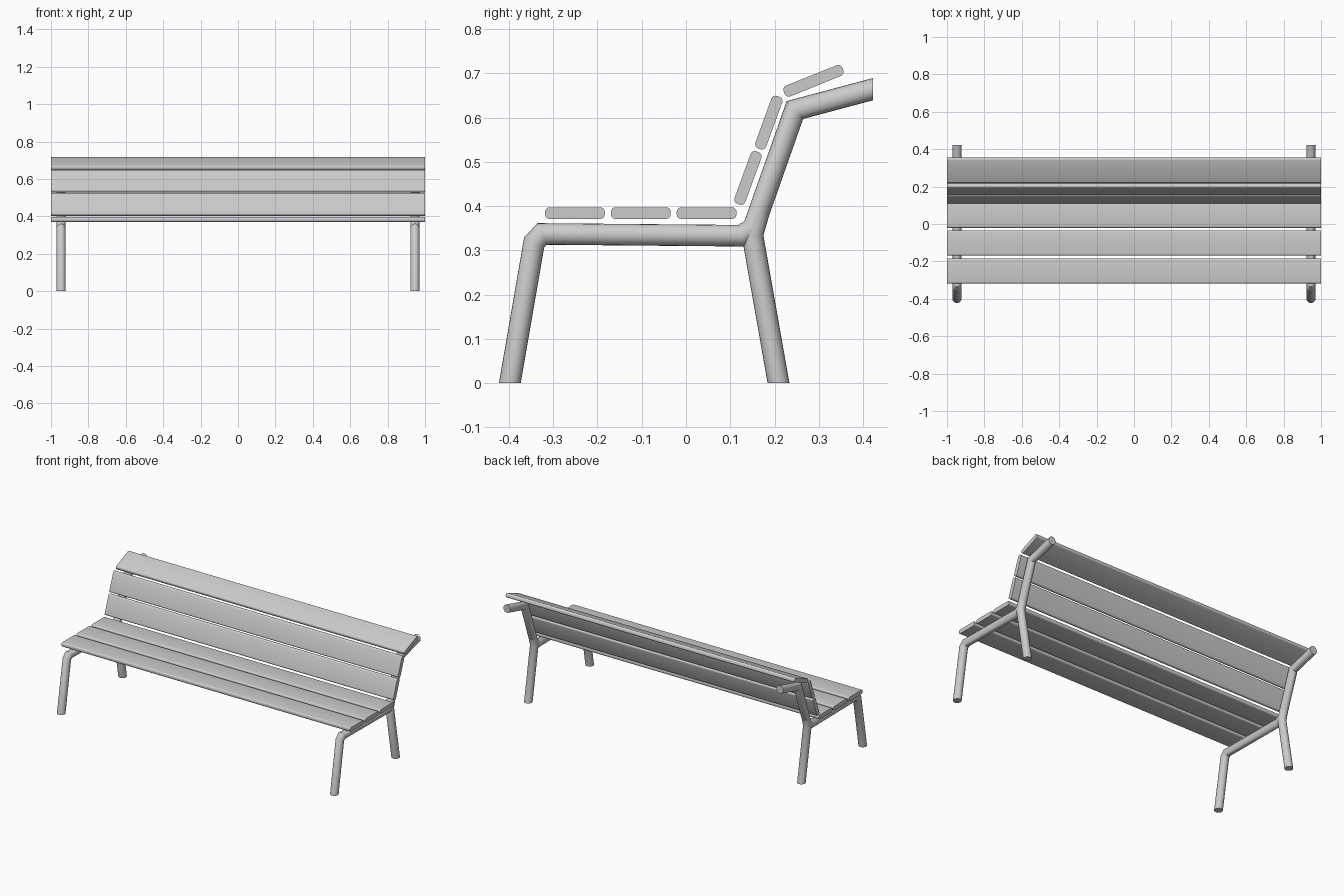
import bpy
import bmesh
from math import cos, sin, pi, radians
from mathutils import Vector, Matrix

cube = bpy.data.objects.get("Cube")
if cube:
    bpy.data.objects.remove(cube, do_unlink=True)

TUBE_RADIUS = 0.0243
TUBE_SIDES = 20
FRAME_X = 0.946

# Material
GREY = (0.6, 0.6, 0.6, 1.0)
grey = bpy.data.materials.new("light_grey")
grey.use_nodes = True
grey.diffuse_color = GREY
grey.node_tree.nodes["Principled BSDF"].inputs["Base Color"].default_value = GREY


def finish(name, bm):
    bmesh.ops.recalc_face_normals(bm, faces=bm.faces)
    mesh = bpy.data.meshes.new(name)
    bm.to_mesh(mesh)
    bm.free()
    mesh.materials.append(grey)
    mesh.shade_smooth()
    mesh.set_sharp_from_angle(angle=radians(35))
    obj = bpy.data.objects.new(name, mesh)
    bpy.context.collection.objects.link(obj)
    return obj


def tube(name, x, path, start_cut=None, end_cut=None):
    """Round tube along (y, z) points with mitred bends; cuts set the end planes."""
    pts = [Vector((0, y, z)) for y, z in path]
    dirs = [(b - a).normalized() for a, b in zip(pts, pts[1:])]
    bm = bmesh.new()
    rings = []
    for i, p in enumerate(pts):
        before, after = dirs[max(i - 1, 0)], dirs[min(i, len(dirs) - 1)]
        normal = (before + after).normalized()
        if i == 0 and start_cut:
            normal = Vector(start_cut)
        if i == len(pts) - 1 and end_cut:
            normal = Vector(end_cut)
        across = Vector((0, -normal.z, normal.y))
        stretch = 1 / abs(normal.dot(after))
        ring = []
        for k in range(TUBE_SIDES):
            a = 2 * pi * k / TUBE_SIDES
            offset = Vector((cos(a), 0, 0)) + across * sin(a) * stretch
            ring.append(bm.verts.new(Vector((x, 0, 0)) + p + offset * TUBE_RADIUS))
        rings.append(ring)
    for lower, upper in zip(rings, rings[1:]):
        for k in range(TUBE_SIDES):
            n = (k + 1) % TUBE_SIDES
            bm.faces.new((lower[k], lower[n], upper[n], upper[k]))
    bm.faces.new(rings[0])
    bm.faces.new(rings[-1])
    return finish(name, bm)


def slat(name, y, z, width, angle):
    """Full-length plank with rounded long edges, tilted about x."""
    bm = bmesh.new()
    bmesh.ops.create_cube(bm, size=1)
    bmesh.ops.scale(bm, vec=(2, width, 0.026), verts=bm.verts)
    long_edges = [e for e in bm.edges
                  if abs(e.verts[0].co.x - e.verts[1].co.x) > 1]
    bmesh.ops.bevel(bm, geom=long_edges, offset=0.01, segments=4,
                    profile=0.5, affect='EDGES')
    bm.transform(Matrix.Translation((0, y, z)) @ Matrix.Rotation(radians(angle), 4, 'X'))
    return finish(name, bm)


# Tubular side frames: front leg, seat rail and back support in one bent tube
for side, sign in (("left", 1), ("right", -1)):
    tube(side + "_frame", sign * FRAME_X,
         [(-0.398, 0), (-0.343, 0.318), (-0.325, 0.337), (0.125, 0.333),
          (0.152, 0.35), (0.246, 0.617), (0.422, 0.664)],
         start_cut=(0, 0, 1), end_cut=(0, 1, 0))
    tube(side + "_back_leg", sign * FRAME_X,
         [(0.209, 0), (0.15, 0.335), (0.165, 0.387)], start_cut=(0, 0, 1))

# Seat slats
for name, y in (("front", -0.251), ("middle", -0.102), ("rear", 0.0465)):
    slat(name + "_seat_slat", y, 0.384, 0.135, 0)

# Backrest slats
slat("lower_back_slat", 0.14, 0.4635, 0.126, 70)
slat("upper_back_slat", 0.187, 0.5885, 0.126, 70)
slat("top_back_slat", 0.288, 0.683, 0.143, 22)
